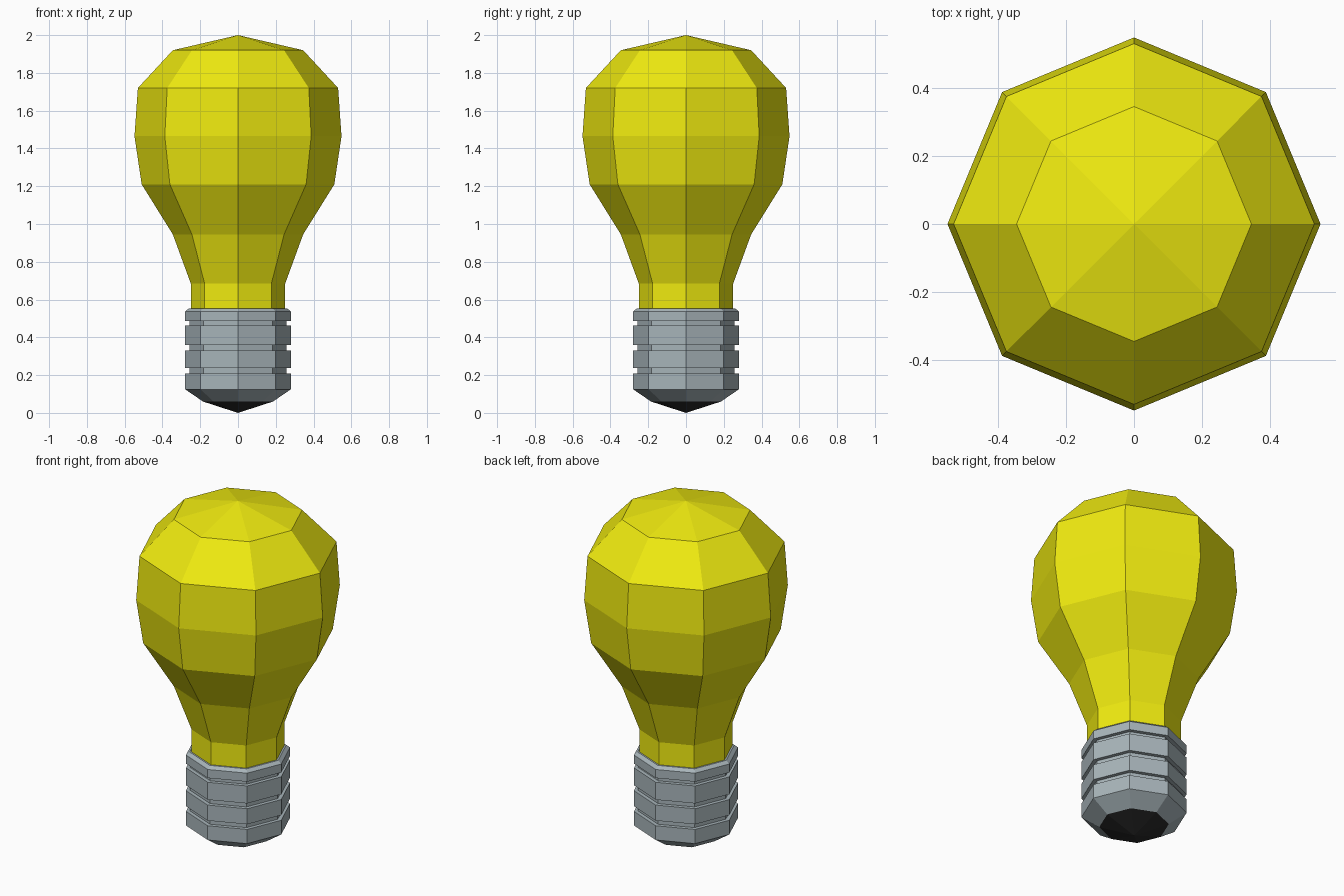
import bpy, bmesh
from math import cos, sin, pi

if "Cube" in bpy.data.objects:
    bpy.data.objects.remove(bpy.data.objects["Cube"])

SIDES = 8


def material(name, rgb):
    m = bpy.data.materials.new(name)
    m.diffuse_color = (*rgb, 1)
    m.use_nodes = True
    m.node_tree.nodes["Principled BSDF"].inputs["Base Color"].default_value = m.diffuse_color
    return m


def lathe(name, profile, mat):
    """Spin (radius, z) points, listed bottom to top, into a flat-faced closed octagonal solid."""
    bm = bmesh.new()
    rings = []
    for r, z in profile:
        if r == 0:
            rings.append([bm.verts.new((0, 0, z))] * SIDES)
        else:
            rings.append([bm.verts.new((r * cos(2 * pi * i / SIDES), r * sin(2 * pi * i / SIDES), z))
                          for i in range(SIDES)])
    for low, high in zip(rings, rings[1:]):
        for i in range(SIDES):
            j = (i + 1) % SIDES
            corners = dict.fromkeys((low[i], low[j], high[j], high[i]))
            bm.faces.new(list(corners))
    # cap open ends
    for (r, z), ring in ((profile[0], rings[0][::-1]), (profile[-1], rings[-1])):
        if r > 0:
            bm.faces.new(ring)
    bmesh.ops.recalc_face_normals(bm, faces=bm.faces)
    mesh = bpy.data.meshes.new(name)
    bm.to_mesh(mesh)
    bm.free()
    mesh.materials.append(mat)
    obj = bpy.data.objects.new(name, mesh)
    bpy.context.collection.objects.link(obj)
    return obj


yellow = material("yellow_glass", (0.87, 0.83, 0.005))
metal = material("metal", (0.39, 0.46, 0.49))
black = material("black_contact", (0.025, 0.025, 0.025))

# glass bulb
lathe("glass_bulb", [(0.25, 0.54), (0.25, 0.685), (0.345, 0.945), (0.51, 1.21), (0.548, 1.465),
                     (0.53, 1.72), (0.345, 1.92), (0, 2.0)], yellow)

# screw base with three grooves
OUTER, INNER = 0.28, 0.257
screw = [(0.185, 0.06), (OUTER, 0.125)]
for low, high in ((0.208, 0.238), (0.329, 0.36), (0.462, 0.487)):
    screw += [(OUTER, low), (INNER, low), (INNER, high), (OUTER, high)]
screw += [(OUTER, 0.537), (0.26, 0.553)]
lathe("screw_base", screw, metal)

# bottom contact
lathe("bottom_contact", [(0, 0.0), (0.185, 0.06)], black)
